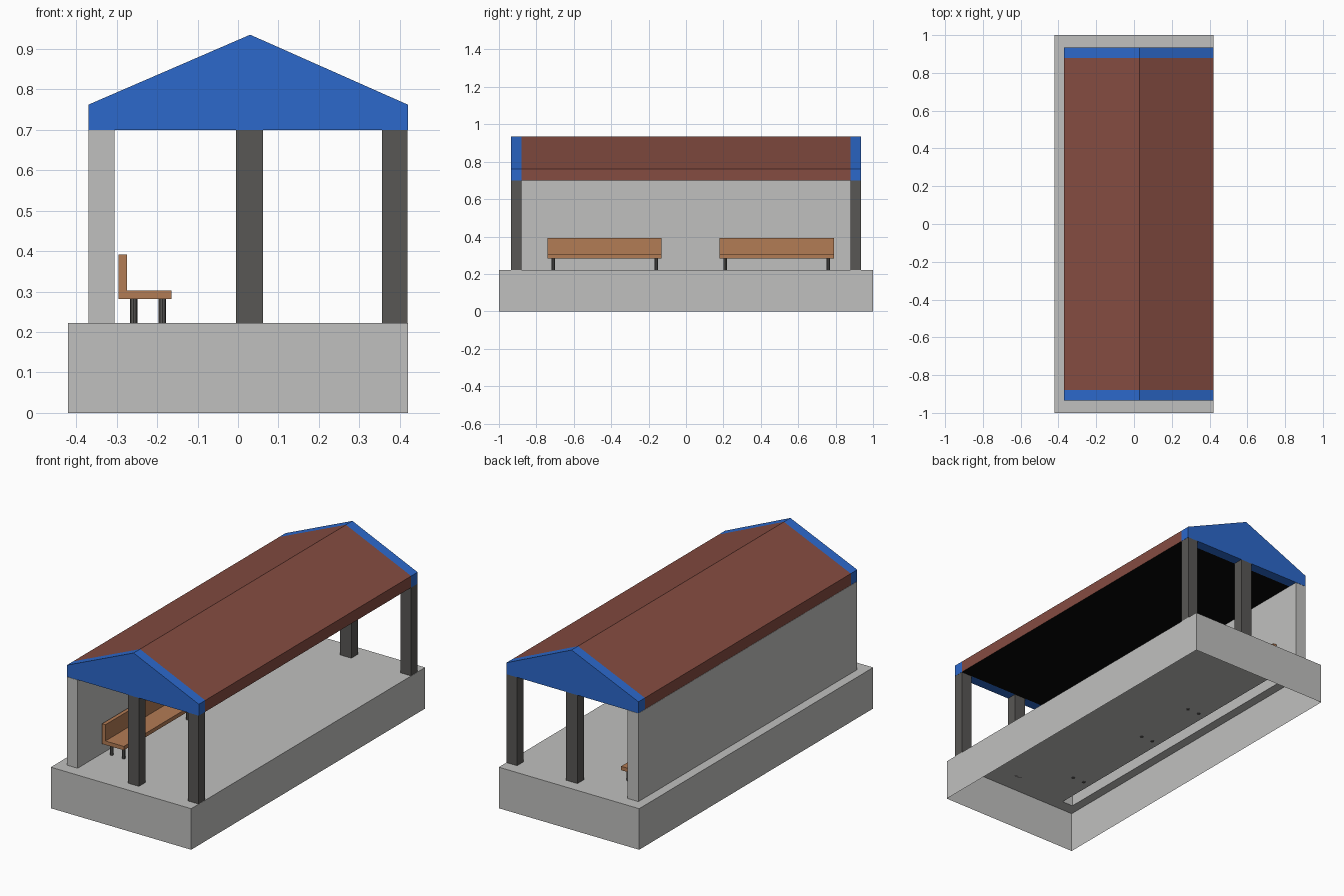
import bpy, bmesh, math

if "Cube" in bpy.data.objects:
    bpy.data.objects.remove(bpy.data.objects["Cube"])


def mat(name, rgb):
    m = bpy.data.materials.new(name)
    m.diffuse_color = (*rgb, 1)
    m.use_nodes = True
    m.node_tree.nodes["Principled BSDF"].inputs["Base Color"].default_value = m.diffuse_color
    return m


CONCRETE = mat("pale concrete", (0.53, 0.53, 0.52))
BLUE = mat("gable blue", (0.025, 0.14, 0.60))
BROWN = mat("roof brown", (0.235, 0.072, 0.053))
BLACK = mat("ceiling black", (0.002, 0.002, 0.002))
WOOD = mat("bench wood", (0.45, 0.20, 0.09))
DARK = mat("dark grey", (0.098, 0.095, 0.090))


def finish(name, bm, *mats):
    me = bpy.data.meshes.new(name)
    bm.to_mesh(me)
    bm.free()
    for m in mats:
        me.materials.append(m)
    ob = bpy.data.objects.new(name, me)
    bpy.context.collection.objects.link(ob)
    return ob


def prism(name, profile, y0, y1, *mats):
    """Extrude an x-z profile along y; downward faces take the second material."""
    bm = bmesh.new()
    f = bm.faces.new([bm.verts.new((x, y0, z)) for x, z in profile])
    ext = bmesh.ops.extrude_face_region(bm, geom=[f])["geom"]
    for v in ext:
        if isinstance(v, bmesh.types.BMVert):
            v.co.y = y1
    bmesh.ops.recalc_face_normals(bm, faces=bm.faces)
    if len(mats) > 1:
        for f in bm.faces:
            f.material_index = 1 if f.normal.z < -0.9 else 0
    return finish(name, bm, *mats)


def rect(x0, x1, z0, z1):
    return [(x0, z0), (x1, z0), (x1, z1), (x0, z1)]


FLOOR, EAVE = 0.222, 0.70

# hollow platform, open below, with the hollow back wall raised out of its top
bm = bmesh.new()
xs, ys = (-0.42, -0.37, -0.305, 0.42), (-1, -0.935, 0.935, 1)
grid = [[bm.verts.new((x, y, FLOOR)) for y in ys] for x in xs]
tops = {}
for i in range(3):
    for j in range(3):
        tops[i, j] = bm.faces.new((grid[i][j], grid[i + 1][j],
                                   grid[i + 1][j + 1], grid[i][j + 1]))
rim = [e for e in bm.edges if e.is_boundary]
for v in bmesh.ops.extrude_edge_only(bm, edges=rim)["geom"]:
    if isinstance(v, bmesh.types.BMVert):
        v.co.z = 0
cap = bmesh.ops.extrude_discrete_faces(bm, faces=[tops[1, 1]])["faces"][0]
for v in cap.verts:
    v.co.z = EAVE - 0.001
bmesh.ops.remove_doubles(bm, verts=bm.verts, dist=1e-5)
bmesh.ops.recalc_face_normals(bm, faces=bm.faces)
if cap.normal.z < 0:
    bmesh.ops.reverse_faces(bm, faces=bm.faces)
finish("platform_and_back_wall", bm, CONCRETE)

# roof and its blue gable ends
gable = [(-0.37, EAVE), (0.42, EAVE), (0.42, 0.762), (0.03, 0.935), (-0.37, 0.762)]
prism("roof", gable, -0.88, 0.88, BROWN, BLACK)
for side, y0, y1 in (("front", -0.935, -0.88), ("back", 0.88, 0.935)):
    prism(side + "_gable", gable, y0, y1, BLUE)
    # pillars under each gable
    prism(side + "_middle_pillar", rect(-0.005, 0.062, FLOOR, EAVE), y0, y1, DARK)
    prism(side + "_corner_pillar", rect(0.356, 0.419, FLOOR, EAVE), y0, y1, DARK)

# two benches with round legs
bench = [(-0.295, 0.282), (-0.165, 0.282), (-0.165, 0.303),
         (-0.275, 0.303), (-0.275, 0.391), (-0.295, 0.391)]
for side, y0, y1 in (("front", -0.74, -0.13), ("back", 0.18, 0.79)):
    prism(side + "_bench", bench, y0, y1, WOOD)
    bm = bmesh.new()
    for x in (-0.258, -0.187):
        for y in (y0 + 0.03, y1 - 0.03):
            leg = bmesh.ops.create_cone(bm, cap_ends=True, segments=8, radius1=0.009,
                                        radius2=0.009, depth=0.065)["verts"]
            bmesh.ops.translate(bm, verts=leg, vec=(x, y, 0.2515))
    finish(side + "_bench_legs", bm, DARK)
